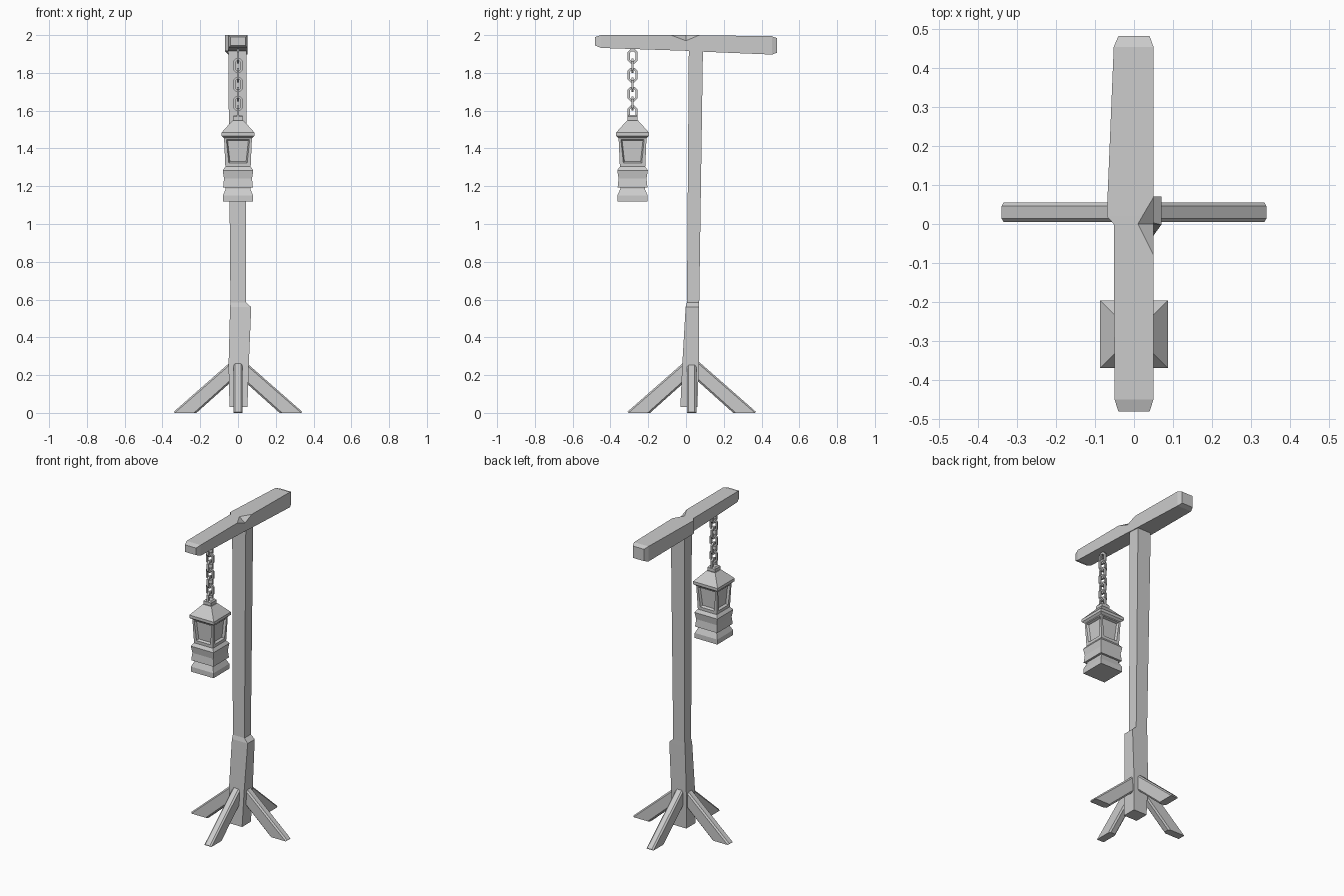
import bpy, bmesh
from math import pi, cos, sin, copysign
from mathutils import Matrix, Vector

if "Cube" in bpy.data.objects:
    bpy.data.objects.remove(bpy.data.objects["Cube"])

LY = -0.283   # lantern and chain position in y
PY = 0.03     # post centre in y


def finish(name, bm):
    bmesh.ops.recalc_face_normals(bm, faces=bm.faces)
    mesh = bpy.data.meshes.new(name)
    bm.to_mesh(mesh)
    bm.free()
    obj = bpy.data.objects.new(name, mesh)
    bpy.context.collection.objects.link(obj)
    return obj


def loft(rings):
    """Join equal-length rings of points into a closed solid."""
    bm = bmesh.new()
    rows = [[bm.verts.new(p) for p in ring] for ring in rings]
    n = len(rows[0])
    for a, b in zip(rows, rows[1:]):
        for i in range(n):
            bm.faces.new((a[i], a[(i + 1) % n], b[(i + 1) % n], b[i]))
    bm.faces.new(rows[0][::-1])
    bm.faces.new(rows[-1])
    return bm


def level(z, x0, x1, y0, y1):
    return [(x0, y0, z), (x1, y0, z), (x1, y1, z), (x0, y1, z)]


def square_stack(profile):
    return loft([level(z, -h, h, LY - h, LY + h) for z, h in profile])


# post with a broken, thicker foot
finish("post", loft([
    level(0.03, -0.045, 0.05, -0.03, 0.06),
    level(0.25, -0.05, 0.057, -0.02, 0.068),
    level(0.56, -0.042, 0.07, -0.002, 0.07),
    level(0.585, -0.04, 0.042, 0.005, 0.07),
    level(1.95, -0.052, 0.045, 0.015, 0.09)]))

# cross beam: y, x0, x1, z0, z1
sections = [
    (-0.482, -0.04, 0.04, 1.945, 1.99),
    (-0.45, -0.05, 0.05, 1.932, 2.0),
    (0.0, -0.052, 0.05, 1.917, 2.0),
    (0.02, -0.07, 0.05, 1.915, 2.0),
    (0.455, -0.052, 0.05, 1.897, 1.994),
    (0.483, -0.04, 0.04, 1.907, 1.983)]
beam = finish("cross_beam", loft([
    [(x0, y, z0), (x1, y, z0), (x1, y, z1), (x0, y, z1)]
    for y, x0, x1, z0, z1 in sections]))

# chip cut out of the beam's top edge
bm = bmesh.new()
for p in [(0.01, 0, 2.0), (0.05, 0, 1.97), (0.05, -0.08, 2.0), (0.05, 0.07, 2.0)]:
    bm.verts.new(Vector((0.01, 0, 1.97)) + (Vector(p) - Vector((0.01, 0, 1.97))) * 1.0)
for p in [(0.07, -0.08, 2.0), (0.07, 0.07, 2.0), (0.07, 0, 1.955),
          (0.01, 0, 2.02), (0.07, -0.08, 2.02), (0.07, 0.07, 2.02)]:
    bm.verts.new(p)
bmesh.ops.convex_hull(bm, input=bm.verts)
loose = [v for v in bm.verts if not v.link_faces]
bmesh.ops.delete(bm, geom=loose, context='VERTS')
cutter = finish("chip_cutter", bm)
cutter.hide_render = True
cutter.hide_viewport = True
mod = beam.modifiers.new("chip", 'BOOLEAN')
mod.operation = 'DIFFERENCE'
mod.solver = 'EXACT'
mod.object = cutter

# four chamfered diagonal braces
brace = [(0.03, 0.278), (0.34, 0.006), (0.335, 0.0), (0.22, 0.0), (0.03, 0.17)]
for i, side in enumerate(("right", "back", "left", "front")):
    bm = loft([[(r, y, z) for r, z in brace] for y in (-0.025, 0.025)])
    long_edges = [e for e in bm.edges
                  if abs(e.verts[0].co.y - e.verts[1].co.y) < 1e-5 and e.calc_length() > 0.2]
    bmesh.ops.bevel(bm, geom=long_edges, offset=0.009, segments=1, affect='EDGES')
    bm.transform(Matrix.Translation((0, PY, 0)) @ Matrix.Rotation(i * pi / 2, 4, 'Z'))
    finish("brace_" + side, bm)

# lantern base with two flared bands
finish("lantern_base", square_stack([
    (1.12, 0.08), (1.152, 0.08), (1.185, 0.065), (1.193, 0.065), (1.193, 0.079),
    (1.24, 0.074), (1.284, 0.081), (1.305, 0.066)]))

# lantern body with recessed tapered windows
bm = square_stack([(1.30, 0.067), (1.46, 0.074)])
bmesh.ops.recalc_face_normals(bm, faces=bm.faces)
panes = [f for f in bm.faces if abs(f.normal.z) < 0.5]
bmesh.ops.inset_individual(bm, faces=panes, thickness=0.017)
for f in panes:
    c = f.calc_center_median()
    for v in f.verts:
        if v.co.z < c.z:
            v.co.x += (c.x - v.co.x) * 0.12 * (abs(f.normal.y) > 0.5)
            v.co.y += (c.y - v.co.y) * 0.12 * (abs(f.normal.x) > 0.5)
            v.co.z += 0.01
bmesh.ops.inset_individual(bm, faces=panes, thickness=0.009, depth=-0.014)
finish("lantern_body", bm)

# lantern roof and cap
finish("lantern_roof", square_stack([
    (1.455, 0.074), (1.466, 0.087), (1.484, 0.087), (1.547, 0.03)]))
finish("lantern_cap", square_stack([
    (1.54, 0.022), (1.55, 0.027), (1.568, 0.027), (1.577, 0.02)]))

# chain of alternating octagonal links
for k in range(7):
    zc = 1.888 - 0.05 * k
    rings = []
    bm = bmesh.new()
    for i in range(8):
        a = (i + 0.5) * pi / 4
        row = []
        for j in range(4):
            b = (j + 0.5) * pi / 2
            r = 0.022 + 0.009 * cos(b)
            u, w, t = r * cos(a), r * sin(a), 0.009 * sin(b)
            w += copysign(0.012, w)
            row.append(bm.verts.new((t, LY + u, zc + w) if k % 2 == 0 else (u, LY + t, zc + w)))
        rings.append(row)
    for i in range(8):
        p, q = rings[i], rings[(i + 1) % 8]
        for j in range(4):
            bm.faces.new((p[j], p[(j + 1) % 4], q[(j + 1) % 4], q[j]))
    finish("chain_link_%d" % (k + 1), bm)
